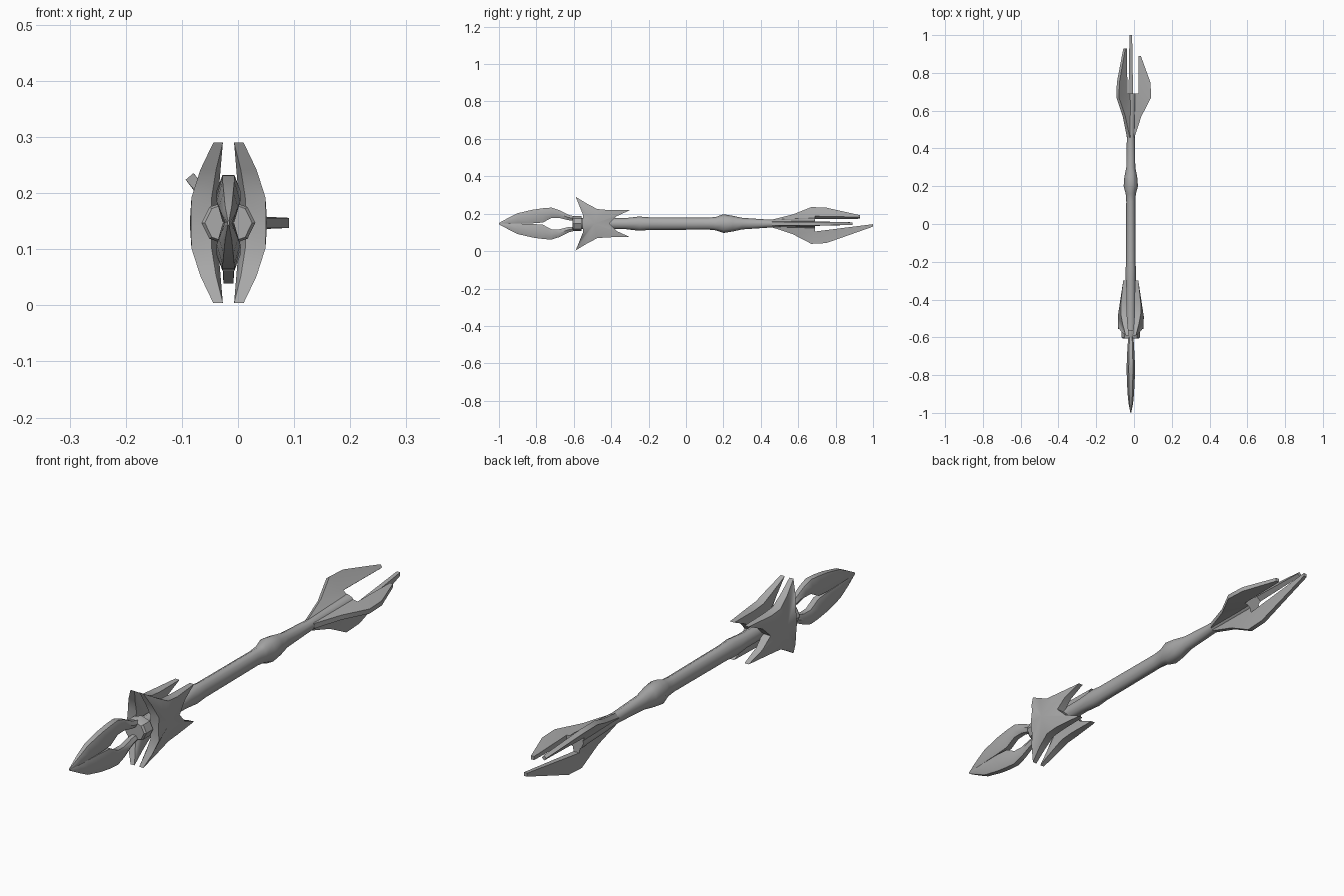
import bpy, bmesh
from math import sin, cos, pi, radians
from mathutils import Matrix, Vector

cube = bpy.data.objects.get("Cube")
if cube:
    bpy.data.objects.remove(cube)

AXIS = Vector((-0.017, 0, 0.147))

steel = bpy.data.materials.new("grey steel")
steel.use_nodes = True
steel.diffuse_color = (0.4, 0.4, 0.4, 1)
steel.node_tree.nodes["Principled BSDF"].inputs["Base Color"].default_value = (0.4, 0.4, 0.4, 1)


def finish(name, bm, angle=40):
    bmesh.ops.recalc_face_normals(bm, faces=bm.faces)
    mesh = bpy.data.meshes.new(name)
    bm.to_mesh(mesh)
    bm.free()
    mesh.materials.append(steel)
    obj = bpy.data.objects.new(name, mesh)
    obj.location = AXIS
    bpy.context.collection.objects.link(obj)
    bpy.ops.object.select_all(action='DESELECT')
    obj.select_set(True)
    bpy.context.view_layer.objects.active = obj
    bpy.ops.object.shade_smooth_by_angle(angle=radians(angle))
    return obj


def loft(name, sections, sides, angle=40):
    """Skin rings along y; each section is (y, centre z, half width, half height)."""
    bm = bmesh.new()
    rings = []
    for y, cz, w, h in sections:
        turns = [2 * pi * i / sides for i in range(sides)]
        rings.append([bm.verts.new((w * cos(a), y, cz + h * sin(a))) for a in turns])
    for a, b in zip(rings, rings[1:]):
        for i in range(sides):
            j = (i + 1) % sides
            bm.faces.new((a[i], a[j], b[j], b[i]))
    bm.faces.new(rings[0])
    bm.faces.new(rings[-1])
    return finish(name, bm, angle)


def bridge(bm, a, b):
    for i in range(len(a)):
        j = (i + 1) % len(a)
        bm.faces.new((a[i], a[j], b[j], b[i]))


# Shaft with grip swelling and narrow neck
shaft = [(-0.6, .026, .03), (-0.32, .026, .03), (-0.25, .028, .038), (-0.2, .025, .034),
         (0.12, .024, .032), (0.16, .027, .036), (0.2, .038, .05), (0.25, .034, .042),
         (0.3, .024, .031), (0.45, .021, .021), (0.58, .026, .026), (0.69, .03, .03)]
loft("shaft", [(y, 0, w, h) for y, w, h in shaft], 8, 60)

# Collar in front of the star guard
loft("collar", [(-0.607, 0, .042, .036), (-0.6, 0, .048, .04), (-0.56, 0, .048, .04)], 8, 35)

# Open spear head: two mirrored arms, given as y, inner z, outer z, half width
arm = [(-0.59, .014, .038, .014), (-0.63, .016, .05, .016), (-0.68, .028, .076, .019),
       (-0.72, .026, .09, .021), (-0.765, 0, .088, .022), (-0.82, -.004, .08, .021),
       (-0.9, -.004, .06, .017), (-0.95, -.003, .033, .012), (-1.0, -.002, .004, .002)]
for side, name in ((1, "upper_head_arm"), (-1, "lower_head_arm")):
    loft(name, [(y, side * (a + b) / 2, w, (b - a) / 2) for y, a, b, w in arm], 6, 50)

# Star guard plates, half outline given as y, z, outer x, inner x
half = [(-0.555, 0, .067, .03), (-0.55, .045, .066, .03), (-0.57, .095, .05, .022),
        (-0.59, .143, .027, .01), (-0.53, .107, .043, .016), (-0.475, .078, .053, .02),
        (-0.42, .073, .053, .02), (-0.3, .072, .04, .022), (-0.37, .04, .05, .022),
        (-0.41, 0, .056, .022)]
outline = half + [(y, -z, o, i) for y, z, o, i in half[-2:0:-1]]
for side, name in ((1, "left_star_plate"), (-1, "right_star_plate")):
    bm = bmesh.new()
    outer = [bm.verts.new((side * o, y, z)) for y, z, o, i in outline]
    inner = [bm.verts.new((side * i, y, z)) for y, z, o, i in outline]
    bridge(bm, outer, inner)
    for loop, x in ((outer, .069), (inner, .022)):
        hub = bm.verts.new((side * x, -0.49, 0))
        for i in range(len(loop)):
            bm.faces.new((loop[i - 1], loop[i], hub))
    finish(name, bm, 45)

# Three tail fins around the axis, each with its own tip
fins = (("left_fin", 0, .89, .04), ("upper_fin", 130, .93, .04), ("lower_fin", 270, 1.0, .003))
for name, turn, tip, tip_r in fins:
    profile = [(.45, 0, .018), (.46, .02, .01), (.57, .056, .009), (.67, .108, .009),
               (.75, .104, .009), (tip, tip_r + .013, .007), (tip, tip_r, .007),
               (.69, .042, .012), (.69, 0, .02)]
    bm = bmesh.new()
    spin = Matrix.Rotation(-radians(turn), 3, 'Y')
    faces = []
    for s in (1, -1):
        faces.append([bm.verts.new(spin @ Vector((r, y, s * t))) for y, r, t in profile])
    bridge(bm, *faces)
    for loop in faces:
        # root web and free blade
        bm.faces.new([loop[k] for k in (0, 1, 2, 7, 8)])
        bm.faces.new([loop[k] for k in (2, 3, 7)])
        bm.faces.new([loop[k] for k in (3, 4, 5, 6, 7)])
    finish(name, bm, 35)
